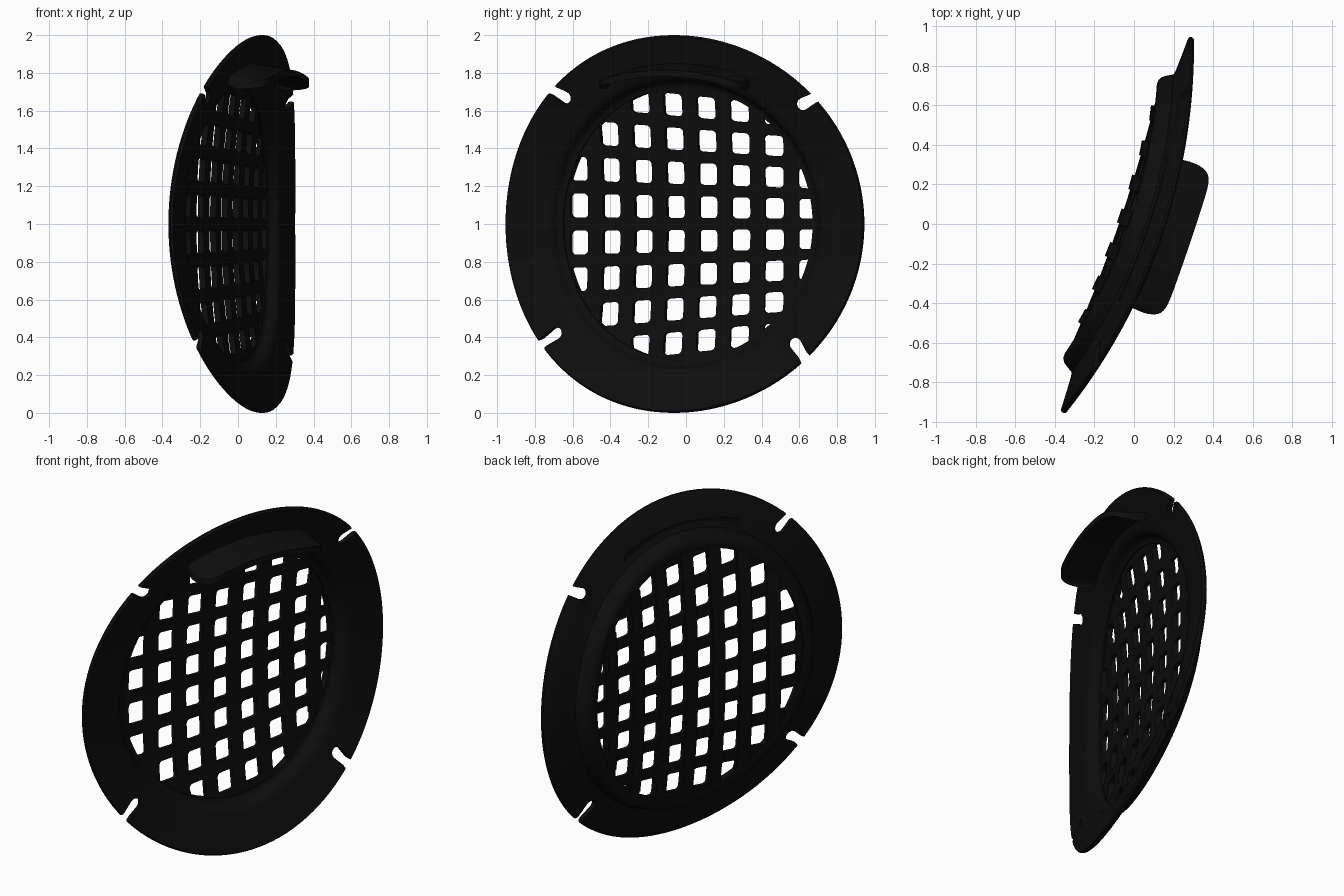
import bpy, bmesh, math
from mathutils import Vector

if "Cube" in bpy.data.objects:
    bpy.data.objects.remove(bpy.data.objects["Cube"])

TILT, CURVE = 0.34, 0.355   # tilt at the middle, change of tilt across the panel
PITCH, SHIFT = 0.19, 0.033  # grille column spacing and offset
HOLE_R = 0.722              # inner radius of the cup floor

mat = bpy.data.materials.new("black_plastic")
mat.diffuse_color = (0.004, 0.004, 0.004, 1)
mat.use_nodes = True
mat.node_tree.nodes["Principled BSDF"].inputs["Base Color"].default_value = mat.diffuse_color


def bend(co):
    """Map flat (depth, along, up) to the curved, tilted panel."""
    d, s, z = co
    t = TILT - CURVE * s
    x = 0.142 + (math.cos(t) - math.cos(TILT)) / CURVE - d * math.cos(t)
    y = -0.067 + (math.sin(TILT) - math.sin(t)) / CURVE + d * math.sin(t)
    return Vector((x, y * 1.033, z + 1))


def dome(s, z):
    return 0.168 + 0.06 * (1 - (s * s + z * z) / 0.5625)


def new_object(name, bm):
    bmesh.ops.recalc_face_normals(bm, faces=bm.faces)
    me = bpy.data.meshes.new(name)
    bm.to_mesh(me)
    bm.free()
    ob = bpy.data.objects.new(name, me)
    bpy.context.collection.objects.link(ob)
    return ob


def finish(ob, angle=35):
    for v in ob.data.vertices:
        v.co = bend(v.co)
    ob.data.materials.clear()
    ob.data.materials.append(mat)
    bpy.ops.object.select_all(action='DESELECT')
    ob.select_set(True)
    bpy.context.view_layer.objects.active = ob
    bpy.ops.object.shade_smooth_by_angle(angle=math.radians(angle))


def thicken(bm, offset):
    bmesh.ops.recalc_face_normals(bm, faces=bm.faces)
    res = bmesh.ops.extrude_face_region(bm, geom=bm.faces[:], use_keep_orig=True)
    for v in res["geom"]:
        if isinstance(v, bmesh.types.BMVert):
            v.co += Vector(offset)


def add_sheet(bm, rows):
    grid = [[bm.verts.new(p) for p in row] for row in rows]
    for a, b in zip(grid, grid[1:]):
        for i in range(len(a) - 1):
            bm.faces.new((a[i], a[i + 1], b[i + 1], b[i]))


# Dished rim and cup: closed (radius, depth) profile turned around the axis
profile = [(1.0, .010), (.99, 0), (.90, .035), (.80, .068), (.775, .08), (.762, .095), (.755, .12),
           (.745, .135), (.73, .141), (HOLE_R, .143), (HOLE_R, .181), (.755, .181), (.778, .175),
           (.795, .158), (.803, .135), (.812, .1), (.83, .09), (.90, .065), (.993, .03), (1.0, .022)]
N = 128
bm = bmesh.new()
rings = []
for i in range(N):
    a = 2 * math.pi * i / N
    rings.append([bm.verts.new((d, r * math.cos(a), r * math.sin(a))) for r, d in profile])
for i in range(N):
    p, q = rings[i], rings[(i + 1) % N]
    for j in range(len(profile)):
        k = (j + 1) % len(profile)
        bm.faces.new((p[j], p[k], q[k], q[j]))
rim = new_object("rim_and_cup", bm)

# Mounting slots: round-ended cutters (end centre, direction)
bm = bmesh.new()
for s, z, deg in [(-.635, .67, 148), (.68, .635, 28), (-.695, -.58, 219), (.64, -.635, -55)]:
    loop = []
    for i in range(9):
        a = math.pi / 2 + math.pi * i / 8
        loop.append((.033 * math.cos(a), .033 * math.sin(a)))
    loop += [(.07, -.026), (.2, -.045), (.2, .045), (.07, .026)]
    c, n = math.cos(math.radians(deg)), math.sin(math.radians(deg))
    pts = [(s + u * c - v * n, z + u * n + v * c) for u, v in loop]
    lo = [bm.verts.new((-.1, *p)) for p in pts]
    hi = [bm.verts.new((.2, *p)) for p in pts]
    bm.faces.new(lo)
    bm.faces.new(hi[::-1])
    for i in range(len(pts)):
        k = (i + 1) % len(pts)
        bm.faces.new((lo[i], lo[k], hi[k], hi[i]))
cutter = new_object("slot_cutter", bm)
cutter.hide_render = True
mod = rim.modifiers.new("slots", 'BOOLEAN')
mod.operation = 'DIFFERENCE'
mod.solver = 'EXACT'
mod.object = cutter
dg = bpy.context.evaluated_depsgraph_get()
cut_mesh = bpy.data.meshes.new_from_object(rim.evaluated_get(dg))
rim.modifiers.clear()
rim.data = cut_mesh
bpy.data.objects.remove(cutter)
finish(rim)


# Grille: thin domed plate of cells, each with a rounded square hole
def plate_vert(bm, s, z):
    r = math.hypot(s, z)
    f = min(1, 0.75 / r) if r else 1
    s, z = s * f, z * f
    return bm.verts.new((dome(s, z), s, z))


def row_pitch(s):
    return 0.179 - 0.026 * s


bm = bmesh.new()
for ci in range(-4, 4):
    for ri in range(-4, 4):
        s0 = (ci + .5) * PITCH + SHIFT
        z0 = (ri + .5) * row_pitch(s0)
        hw, hh, rad = .053, .325 * row_pitch(s0), .022
        near = math.hypot(abs(s0) - hw, abs(z0) - hh)
        if near > 0.75:
            continue
        corners, arcs = [], []
        for k, (u, v) in enumerate([(1, 1), (-1, 1), (-1, -1), (1, -1)]):
            sc = s0 + u * PITCH / 2
            edge = ri + .5 + v / 2
            zc = edge * row_pitch(sc) * (1.12 if abs(edge) == 4 else 1)
            corners.append(plate_vert(bm, sc, zc))
            arc = []
            for i in range(5):
                a = math.pi / 2 * (k + i / 4)
                hs = s0 + u * (hw - rad) + rad * math.cos(a)
                hz = v * (hh - rad) + rad * math.sin(a)
                arc.append(plate_vert(bm, hs, z0 * row_pitch(hs) / row_pitch(s0) + hz))
            arcs.append(arc)
        for k in range(4):
            n = (k + 1) % 4
            for i in range(4):
                bm.faces.new((corners[k], arcs[k][i], arcs[k][i + 1]))
            bm.faces.new((corners[k], arcs[k][4], arcs[n][0], corners[n]))
        if near > 0.70:
            bm.faces.new([v for arc in arcs for v in arc])
bmesh.ops.remove_doubles(bm, verts=bm.verts, dist=0.0005)
thicken(bm, (-.022, 0, 0))
finish(new_object("grille_plate", bm))

# Upright ribs standing slightly off the back of the grille
bm = bmesh.new()
for k in range(-3, 4):
    s = k * PITCH + SHIFT
    h = math.sqrt(.728 ** 2 - s * s)
    rows = []
    for i in range(17):
        z = -h + 2 * h * i / 16
        rows.append([(dome(s, z) - .008, s + w, z) for w in (-.04, .04)])
    add_sheet(bm, rows)
thicken(bm, (.02, 0, 0))
finish(new_object("grille_ribs", bm))

# Hood: arched, drooping visor with rounded corners above the grille
bm = bmesh.new()
rows = []
for i in range(41):
    u = math.sin(math.pi / 2 * (i / 20 - 1))
    s = .385 * u + .01
    reach = (.142 + .02 * u * u) * math.sqrt(max(0, 1 - abs(u) ** 12)) + .085
    rows.append([(.085 - reach * t, s, .855 - .47 * s * s - .04 * t) for t in (0, .25, .5, .75, 1)])
add_sheet(bm, rows)
thicken(bm, (0, 0, -.035))
finish(new_object("hood", bm))
